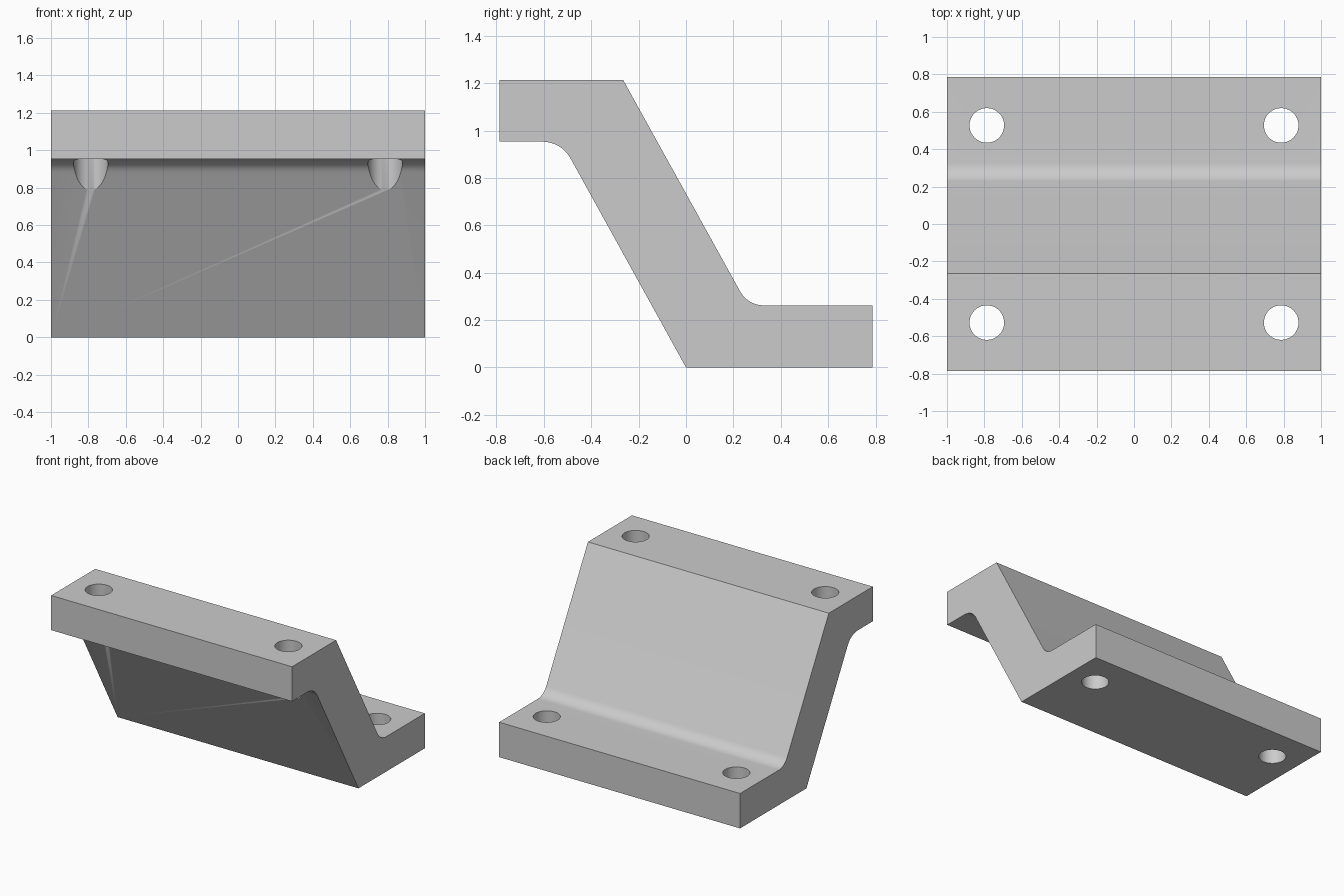
import bpy
import bmesh
import math
from mathutils import Vector

if "Cube" in bpy.data.objects:
    bpy.data.objects.remove(bpy.data.objects["Cube"], do_unlink=True)

WIDTH = 2.0
HALF_DEPTH = 0.787
HOLE_RADIUS = 0.0925
HOLE_X, HOLE_Y = 0.787, 0.527

# Single plain grey material
grey = bpy.data.materials.new("plain grey")
grey.use_nodes = True
colour = (0.6, 0.6, 0.6, 1)
grey.diffuse_color = colour
grey.node_tree.nodes["Principled BSDF"].inputs["Base Color"].default_value = colour


def fillet(before, corner, after, tangent, steps=10):
    """Points of a circular arc that rounds a corner."""
    c = Vector(corner)
    d1 = (Vector(before) - c).normalized()
    d2 = (Vector(after) - c).normalized()
    half = d1.angle(d2) / 2
    radius = tangent * math.tan(half)
    centre = c + (d1 + d2).normalized() * (tangent / math.cos(half))
    start = (c + d1 * tangent - centre).normalized()
    end = (c + d2 * tangent - centre).normalized()
    sweep = start.angle(end)
    points = []
    for i in range(steps + 1):
        a = sweep * i / steps
        direction = start * math.sin(sweep - a) + end * math.sin(a)
        points.append(centre + direction * (radius / math.sin(sweep)))
    return points


# Side profile (y, z): upper flange, sloping web, lower flange
top_corner, inner_low = (-0.265, 1.213), (0.261, 0.262)
low_end, foot = (HALF_DEPTH, 0.262), (0, 0)
inner_high, high_end = (-0.5265, 0.953), (-HALF_DEPTH, 0.953)
profile = [(-HALF_DEPTH, 1.213), top_corner]
profile += fillet(top_corner, inner_low, low_end, 0.067)
profile += [low_end, (HALF_DEPTH, 0), foot]
profile += fillet(foot, inner_high, high_end, 0.08)
profile.append(high_end)

# Extrude the profile across the width
bm = bmesh.new()
face = bm.faces.new([bm.verts.new((-WIDTH / 2, p[0], p[1])) for p in profile])
extruded = bmesh.ops.extrude_face_region(bm, geom=[face], use_keep_orig=True)["geom"]
verts = [v for v in extruded if isinstance(v, bmesh.types.BMVert)]
bmesh.ops.translate(bm, verts=verts, vec=(WIDTH, 0, 0))
bmesh.ops.recalc_face_normals(bm, faces=bm.faces)
mesh = bpy.data.meshes.new("offset_bracket")
bm.to_mesh(mesh)
bm.free()
mesh.materials.append(grey)
bracket = bpy.data.objects.new("offset_bracket", mesh)
bpy.context.collection.objects.link(bracket)

# Vertical bolt holes through both flanges
cutters = []
for sx in (-1, 1):
    for sy in (-1, 1):
        bpy.ops.mesh.primitive_cylinder_add(
            vertices=48, radius=HOLE_RADIUS, depth=3,
            location=(sx * HOLE_X, sy * HOLE_Y, 0.6))
        cutter = bpy.context.object
        cutter.name = "hole_cutter"
        cutter.hide_render = True
        cutter.data.materials.append(grey)
        cutters.append(cutter)
        cut = bracket.modifiers.new("bolt_hole", "BOOLEAN")
        cut.operation = "DIFFERENCE"
        cut.solver = "EXACT"
        cut.object = cutter

# Apply the cuts and tidy away the cutters
bpy.ops.object.select_all(action="DESELECT")
bpy.context.view_layer.objects.active = bracket
bracket.select_set(True)
for modifier in list(bracket.modifiers):
    bpy.ops.object.modifier_apply(modifier=modifier.name)
for cutter in cutters:
    bpy.data.objects.remove(cutter, do_unlink=True)
bpy.ops.object.shade_smooth_by_angle(angle=math.radians(30))
